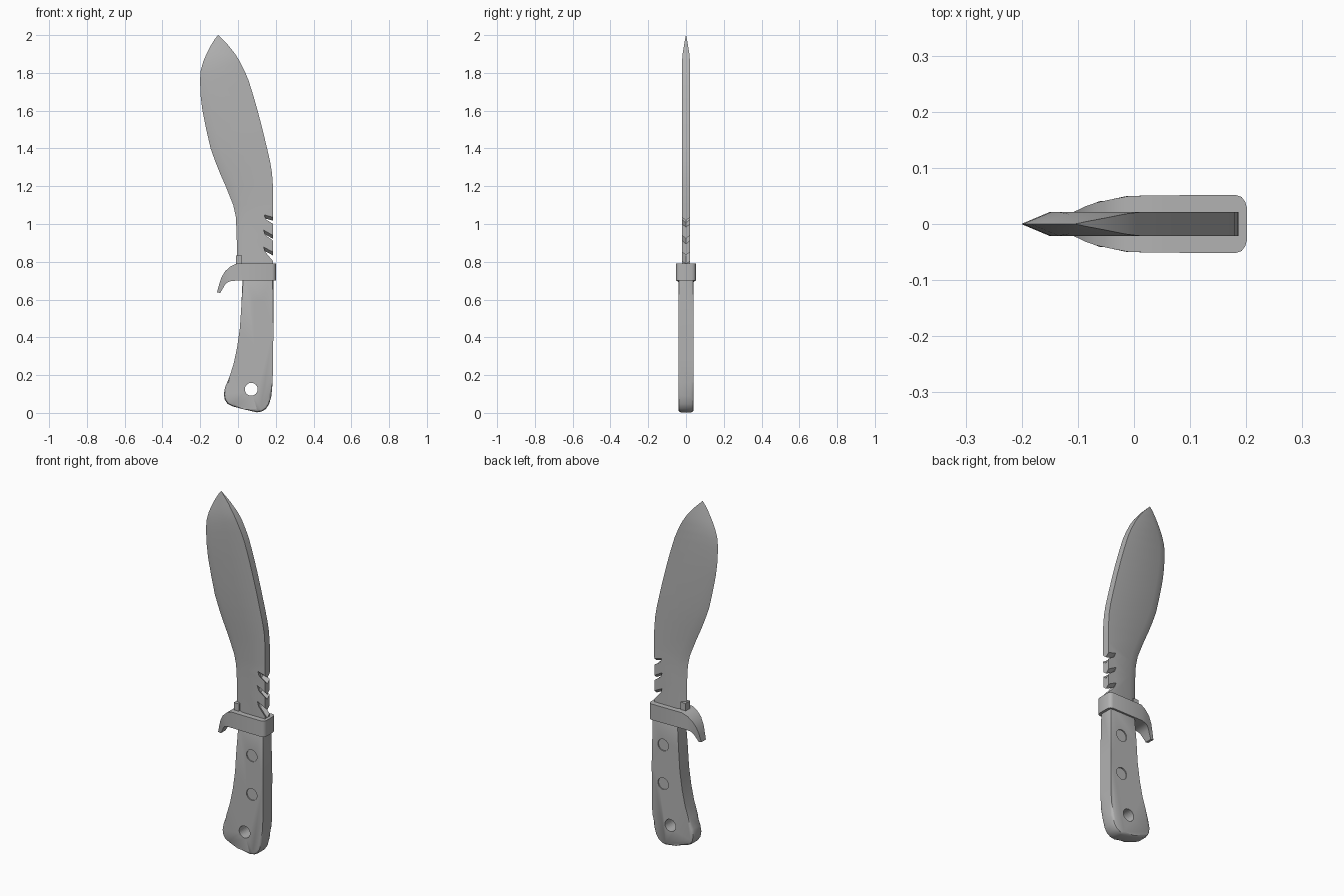
import bpy, bmesh, math
from mathutils import Matrix

cube = bpy.data.objects.get("Cube")
if cube:
    bpy.data.objects.remove(cube)

steel = bpy.data.materials.new("plain grey")
steel.use_nodes = True
GREY = (0.45, 0.45, 0.45, 1)
steel.diffuse_color = GREY
steel.node_tree.nodes["Principled BSDF"].inputs["Base Color"].default_value = GREY


def finish(name, bm, smooth=True, angle=35):
    bmesh.ops.recalc_face_normals(bm, faces=bm.faces)
    mesh = bpy.data.meshes.new(name)
    bm.to_mesh(mesh)
    bm.free()
    obj = bpy.data.objects.new(name, mesh)
    bpy.context.collection.objects.link(obj)
    mesh.materials.append(steel)
    if smooth:
        bpy.ops.object.select_all(action='DESELECT')
        obj.select_set(True)
        bpy.context.view_layer.objects.active = obj
        bpy.ops.object.shade_smooth_by_angle(angle=math.radians(angle))
    return obj


def loft(bm, rings):
    """Skin closed rings of equal length and cap both ends."""
    loops = [[bm.verts.new(p) for p in ring] for ring in rings]
    n = len(loops[0])
    for a, b in zip(loops, loops[1:]):
        for i in range(n):
            j = (i + 1) % n
            bm.faces.new((a[i], a[j], b[j], b[i]))
    bm.faces.new(loops[0])
    bm.faces.new(loops[-1])


def rod(bm, x, z, r, half):
    """Cylinder lying along y."""
    m = Matrix.Translation((x, 0, z)) @ Matrix.Rotation(math.pi / 2, 4, 'X')
    bmesh.ops.create_cone(bm, cap_ends=True, segments=32, radius1=r, radius2=r,
                          depth=2 * half, matrix=m)


def cut(obj, cutter):
    mod = obj.modifiers.new("cut", 'BOOLEAN')
    mod.object = cutter
    mod.solver = 'EXACT'
    cutter.hide_render = True
    cutter.hide_set(True)
    cutter.display_type = 'WIRE'


# Blade: height, cutting edge x, spine x, half thickness of spine
rows = [(0.77, -0.005, 0.184, 0.021), (0.95, -0.007, 0.184, 0.021),
        (1.04, -0.012, 0.185, 0.021), (1.10, -0.025, 0.186, 0.021),
        (1.20, -0.065, 0.185, 0.021), (1.27, -0.096, 0.18, 0.021),
        (1.33, -0.12, 0.17, 0.021), (1.40, -0.145, 0.154, 0.021),
        (1.50, -0.168, 0.13, 0.021), (1.60, -0.188, 0.104, 0.021),
        (1.68, -0.198, 0.081, 0.021), (1.76, -0.201, 0.056, 0.021),
        (1.81, -0.198, 0.035, 0.021), (1.86, -0.184, 0.01, 0.021),
        (1.90, -0.167, -0.015, 0.018), (1.95, -0.141, -0.055, 0.01),
        (1.98, -0.122, -0.084, 0.0045), (2.0, -0.106, -0.104, 0.0003)]
bm = bmesh.new()
rings = []
for z, l, r, t in rows:
    d = l + min(0.05, 0.4 * (r - l))
    rings.append([(l, 0, z), (d, -t, z), (r, -t, z), (r, t, z), (d, t, z)])
loft(bm, rings)
blade = finish("blade", bm)

# Slanted spine notches with chevron-shaped floors
bm = bmesh.new()
notches = [[(0.138, 1.043), (0.148, 1.018), (0.20, 0.985), (0.20, 1.025)],
           [(0.135, 0.962), (0.145, 0.935), (0.20, 0.895), (0.20, 0.925)],
           [(0.135, 0.872), (0.145, 0.845), (0.20, 0.78), (0.20, 0.838)]]
for prof in notches:
    loft(bm, [[(x, y, z + dz) for x, z in prof]
              for y, dz in ((-0.03, 0.014), (0, -0.012), (0.03, 0.014))])
cut(blade, finish("notch_cutter", bm, smooth=False))

# Small unsharpened block where the blade meets the guard
bm = bmesh.new()
loft(bm, [[(-0.011, -0.021, z), (0.02, -0.021, z), (0.02, 0.021, z), (-0.011, 0.021, z)]
          for z in (0.77, 0.832)])
finish("blade_heel", bm, smooth=False)

# Guard with hooked finger rest: top x, top z, bottom x, bottom z, half width
stations = [(0.201, 0.79, 0.201, 0.70, 0.03), (0.198, 0.79, 0.198, 0.70, 0.04),
            (0.192, 0.79, 0.192, 0.70, 0.048), (0.18, 0.79, 0.18, 0.70, 0.052),
            (0.05, 0.79, 0.05, 0.70, 0.051), (-0.008, 0.79, -0.012, 0.70, 0.05),
            (-0.04, 0.775, -0.04, 0.697, 0.044), (-0.068, 0.75, -0.057, 0.69, 0.038),
            (-0.088, 0.717, -0.07, 0.676, 0.031), (-0.10, 0.68, -0.081, 0.657, 0.025),
            (-0.111, 0.638, -0.094, 0.635, 0.02)]
bm = bmesh.new()
loft(bm, [[(a, -w, b), (a, w, b), (c, w, d), (c, -w, d)] for a, b, c, d, w in stations])
finish("guard", bm)

# Handle: side outline given depth, with rounded rims
outline = [(0.187, 0.73), (0.187, 0.45), (0.186, 0.27), (0.183, 0.16), (0.177, 0.09),
           (0.165, 0.047), (0.148, 0.021), (0.125, 0.007), (0.10, 0.003),
           (0.03, 0.019), (-0.03, 0.035), (-0.055, 0.048), (-0.07, 0.07), (-0.075, 0.10),
           (-0.068, 0.137), (-0.045, 0.19), (-0.022, 0.265), (-0.004, 0.35),
           (0.01, 0.45), (0.018, 0.57), (0.025, 0.73)]
bm = bmesh.new()
loft(bm, [[(x, y, z) for x, z in outline] for y in (-0.041, 0.041)])
rim = [e for e in bm.edges if abs(e.verts[0].co.y - e.verts[1].co.y) < 1e-6]
bmesh.ops.bevel(bm, geom=rim, offset=0.014, segments=2, profile=0.5, affect='EDGES')
handle = finish("handle", bm, angle=30)

# Lanyard hole and rivet sockets
pins = [(0.115, 0.35), (0.115, 0.57)]
bm = bmesh.new()
rod(bm, 0.07, 0.125, 0.034, 0.1)
for x, z in pins:
    rod(bm, x, z, 0.033, 0.1)
cut(handle, finish("hole_cutter", bm, smooth=False))

# Rivets sit slightly below the handle faces
for i, (x, z) in enumerate(pins):
    bm = bmesh.new()
    rod(bm, x, z, 0.0335, 0.035)
    finish(f"rivet_{i + 1}", bm)
